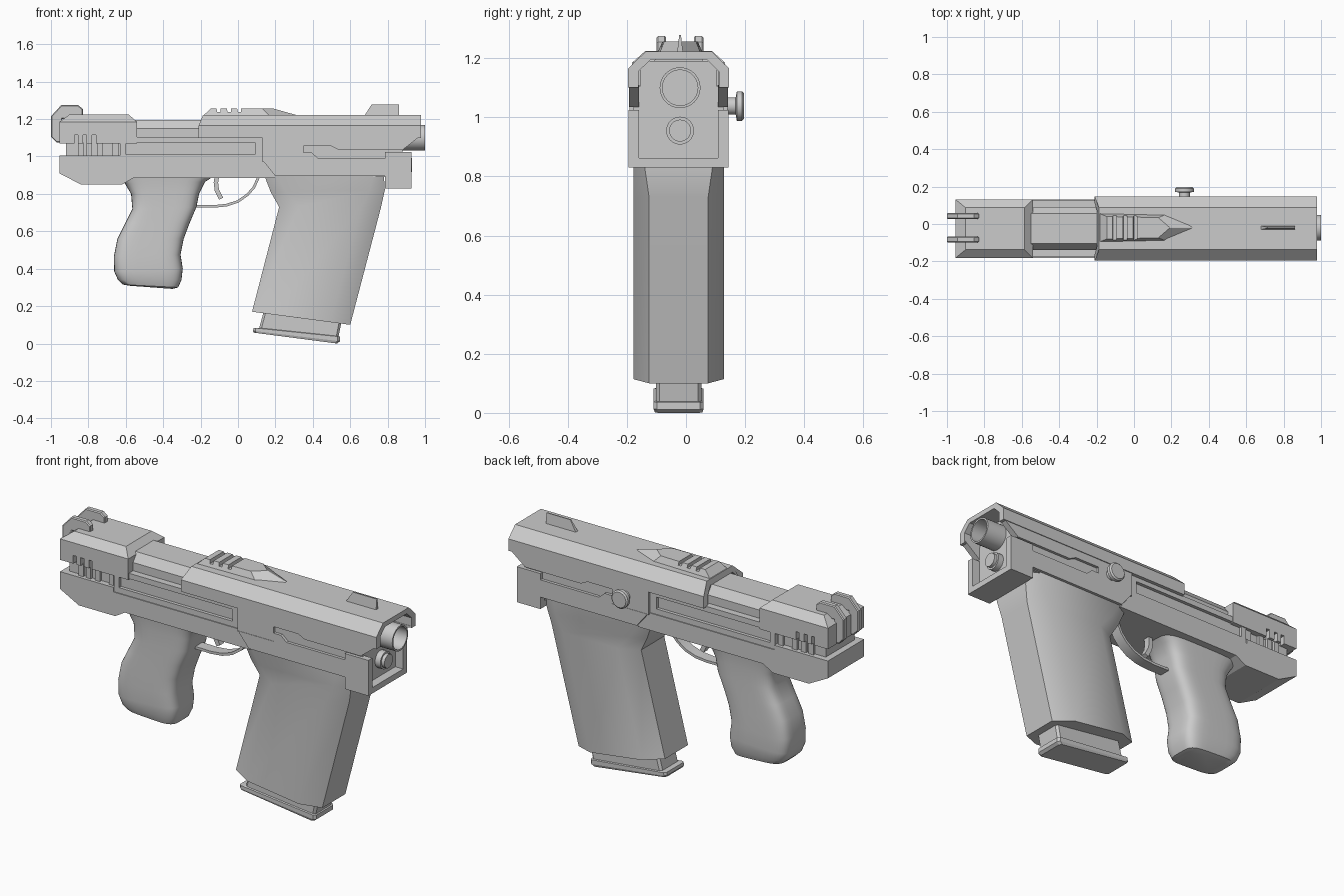
import bpy, bmesh
from math import cos, sin, pi, radians
from mathutils import Vector

if "Cube" in bpy.data.objects:
    bpy.data.objects.remove(bpy.data.objects["Cube"])

C = -0.025  # y of the gun's centre plane (the side knob shifts the overall centre)


def loft(name, rings, smooth=None, bevel=None):
    """Skin a list of equal-length point rings and cap both ends."""
    bm = bmesh.new()
    rows = [[bm.verts.new(p) for p in r] for r in rings]
    n = len(rows[0])
    for a, b in zip(rows, rows[1:]):
        for i in range(n):
            bm.faces.new((a[i], a[(i + 1) % n], b[(i + 1) % n], b[i]))
    bm.faces.new(rows[0])
    bm.faces.new(rows[-1])
    bmesh.ops.recalc_face_normals(bm, faces=bm.faces)
    if bevel:
        test, width = bevel
        edges = [e for e in bm.edges if test(e)]
        bmesh.ops.bevel(bm, geom=edges, offset=width, segments=1, affect='EDGES')
    me = bpy.data.meshes.new(name)
    bm.to_mesh(me)
    bm.free()
    ob = bpy.data.objects.new(name, me)
    bpy.context.collection.objects.link(ob)
    if smooth:
        bpy.ops.object.select_all(action='DESELECT')
        bpy.context.view_layer.objects.active = ob
        ob.select_set(True)
        bpy.ops.object.shade_smooth_by_angle(angle=radians(smooth))
    return ob


def side_profile(name, pts, half, cy=C, **kw):
    """Extrude an (x, z) outline across y."""
    return loft(name, [[(x, cy + s * half, z) for x, z in pts] for s in (-1, 1)], **kw)


def section(name, half_pts, back, front):
    """Mirror a (y, z) half outline and run it along x; ends may depend on z."""
    pts = half_pts + [(-y, z) for y, z in reversed(half_pts)]
    return loft(name, [[(f(z), C + y, z) for y, z in pts] for f in (back, front)])


def box(name, x0, x1, half, z0, z1, cy=C):
    return side_profile(name, [(x0, z0), (x1, z0), (x1, z1), (x0, z1)], half, cy)


def lathe(name, steps, axis, u, v, n=32):
    """Rings of (position, radius) along x or y."""
    rings = []
    for p, r in steps:
        cs = [(u + r * cos(2 * pi * i / n), v + r * sin(2 * pi * i / n)) for i in range(n)]
        rings.append([(p, a, b) if axis == 'x' else (a, p, b) for a, b in cs])
    return loft(name, rings, smooth=35)


def strip(name, path, thick, half):
    """A bent band following an (x, z) path."""
    pts = [Vector(p) for p in path]
    left, right = [], []
    for i, p in enumerate(pts):
        t = (pts[min(i + 1, len(pts) - 1)] - pts[max(i - 1, 0)]).normalized()
        nrm = Vector((-t.y, t.x)) * thick / 2
        left.append(p + nrm)
        right.append(p - nrm)
    return side_profile(name, [tuple(p) for p in left + right[::-1]], half, smooth=35)


def cut(ob, cutter):
    m = ob.modifiers.new("cut", 'BOOLEAN')
    m.operation, m.solver, m.object = 'DIFFERENCE', 'EXACT', cutter
    bpy.context.view_layer.objects.active = ob
    bpy.ops.object.modifier_apply(modifier=m.name)
    bpy.data.objects.remove(cutter)


def block_rings(levels, stretch=1):
    """Chamfered rectangular rings: (rear point, front point, half width, chamfer)."""
    out = []
    for (xr, zr), (xf, zf), h, c in levels:
        k = stretch * c / (xf - xr)
        out.append([(xr + (xf - xr) * t, C + y, zr + (zf - zr) * t)
                    for t, y in ((0, -h + c), (k, -h), (1 - k, -h), (1, -h + c),
                                 (1, h - c), (1 - k, h), (k, h), (0, h - c))])
    return out


# Receiver core with a recessed side panel on each side
core = box("receiver_core", -.63, .88, .152, .89, 1.105)
for s in (-1, 1):
    cut(core, box("panel_cutter", -.6, .09, .018, 1.01, 1.075, C + s * .152))
box("barrel_housing", .13, .88, .13, 1.0, 1.19)

# Lower frame, rear and front
side_profile("rear_frame", [(-.955, 1.005), (-.955, .91), (-.84, .85), (-.62, .85), (-.56, .885),
                            (.2, .885), (.13, .98), (-.63, .98), (-.63, 1.005)], .157)
side_profile("front_frame", [(.2, .895), (.135, .975), (.35, .975), (.35, 1.02), (.395, 1.02),
                             (.43, .99), (.87, .99), (.87, .895)], .168)
section("front_frame_mouth", [(.169, .83), (.169, 1.025), (.134, 1.025), (.134, .862)],
        lambda z: .785, lambda z: .928)
box("mouth_back", .79, .88, .14, .85, 1.0)

# Upper slide: open-bottomed shell, with side skirts and a slanted nose
section("slide", [(.095, 1.195), (.136, 1.155), (.136, 1.1), (.171, 1.1), (.171, 1.165), (.112, 1.222)],
        lambda z: -.21 + max(0, z - 1.165) * .4, lambda z: .978)
skirt = side_profile("slide_skirt", [(.35, 1.11), (.35, 1.055), (.5, 1.055), (.54, 1.035),
                                     (.88, 1.035), (.975, 1.11)], .167)
cut(skirt, box("nose_cutter", .86, 1.1, .134, .9, 1.2))
box("slide_rear_plug", -.195, .2, .135, 1.09, 1.19)
box("slide_step", .13, .35, .166, .97, 1.105)
section("middle_slide", [(.115, 1.1), (.115, 1.15), (.08, 1.195)], lambda z: -.58, lambda z: -.19)

# Rear block with vent slots, and the ribbed neck below it
rear = loft("rear_block", [[(x, C + y, z) for x, y in ((a, -h), (b, -h), (b, h), (a, h))]
                           for a, b, h, z in ((-.955, -.54, .157, 1.07), (-.955, -.54, .157, 1.185),
                                              (-.9, -.585, .112, 1.225))])
for x in (-.865, -.82, -.77):
    for s in (-1, 1):
        cut(rear, box("vent_cutter", x - .01, x + .01, .03, 1.05, 1.115, C + s * .157))
box("rear_neck", -.92, -.62, .125, .98, 1.08)
for x in (-.84, -.795, -.74, -.655):
    box("neck_rib", x - .015, x + .015, .14, .99, 1.075)

# Rear sights and front sight
for y in (-.063, .063):
    side_profile("rear_sight", [(-.94, 1.075), (-.97, 1.075), (-1, 1.105), (-1, 1.215), (-.945, 1.275),
                                (-.855, 1.275), (-.83, 1.255), (-.83, 1.2), (-.94, 1.2)], .016, C + .005 + y,
                 bevel=(lambda e: abs(e.verts[0].co.y - e.verts[1].co.y) < .001, .005))
loft("front_sight", [[(x, -.02 + y, z) for x, y in ((a, -h), (.86, -h), (.86, h), (a, h))]
                     for a, h, z in ((.67, .011, 1.21), (.715, .003, 1.278))])

# Top fin: pointed ridge with grooves
fin = loft("top_fin", [[(a, C + .005 - h, z), (b, C + .005 - h * .9, z), (c, C + .003, z), (c, C + .007, z),
                        (b, C + .005 + h * .9, z), (a, C + .005 + h, z)]
                       for a, b, c, h, z in ((-.19, .17, .335, .078, 1.215), (-.145, .13, .19, .06, 1.256))])
for x in (-.105, -.05, .005):
    cut(fin, side_profile("groove_cutter", [(x - .012, 1.27), (x - .006, 1.238), (x + .012, 1.238),
                                            (x + .012, 1.27)], .1))

# Barrel, guide rod, side knob
lathe("barrel", [(.86, .069), (1.0, .069), (1.0, .06), (.89, .06)], 'x', C + .005, 1.1)
lathe("guide_rod", [(.86, .047), (.912, .047), (.912, .037), (.93, .037)], 'x', C + .005, .955)
lathe("side_knob", [(.1, .029), (.168, .029), (.172, .05), (.19, .05), (.197, .042)], 'y', .27, 1.038)

# Rear grip: rounded rings from top to bottom
GRIP = [((-.64, .89), (-.12, .9), .118), ((-.605, .855), (-.175, .865), .114),
        ((-.572, .80), (-.208, .80), .11), ((-.565, .72), (-.222, .73), .11),
        ((-.605, .64), (-.26, .64), .11), ((-.645, .56), (-.29, .56), .112),
        ((-.664, .465), (-.307, .476), .113), ((-.662, .385), (-.295, .40), .113),
        ((-.642, .34), (-.302, .34), .108), ((-.615, .315), (-.32, .30), .095),
        ((-.58, .309), (-.35, .292), .075)]
rings = []
for (xr, zr), (xf, zf), h in GRIP:
    ring = []
    for i in range(40):
        a = 2 * pi * (i + .5) / 40
        c, s = [abs(w) ** .45 * (1 if w > 0 else -1) for w in (cos(a), sin(a))]
        t = .5 + .5 * c
        ring.append((xr + (xf - xr) * t, C + h * s, zr + (zf - zr) * t))
    rings.append(ring)
loft("grip", rings, smooth=40)

# Trigger and guard
strip("trigger_guard", [(-.23, .735), (-.13, .733), (-.06, .74), (0, .76), (.05, .795),
                        (.085, .835), (.11, .89)], .014, .03)
strip("trigger", [(-.112, .9), (-.118, .86), (-.113, .82), (-.09, .775)], .024, .018)

# Magazine well and the magazine foot below it
loft("magazine_well", block_rings([((.075, .17), (.6, .1), .153, .053),
                                   ((.22, .73), (.765, .73), .153, .053),
                                   ((.175, .81), (.785, .82), .153, .04),
                                   ((.14, .9), (.78, .9), .153, .03)], 2), smooth=40)
loft("magazine", block_rings([((.11, .07), (.535, .025), .077, .012),
                              ((.145, .2), (.56, .15), .077, .012)]))
loft("magazine_foot", block_rings([((.085, .058), (.53, 0), .08, .012),
                                   ((.08, .068), (.545, .012), .085, .012),
                                   ((.083, .084), (.545, .036), .085, .012),
                                   ((.11, .084), (.53, .04), .078, .012)]))
